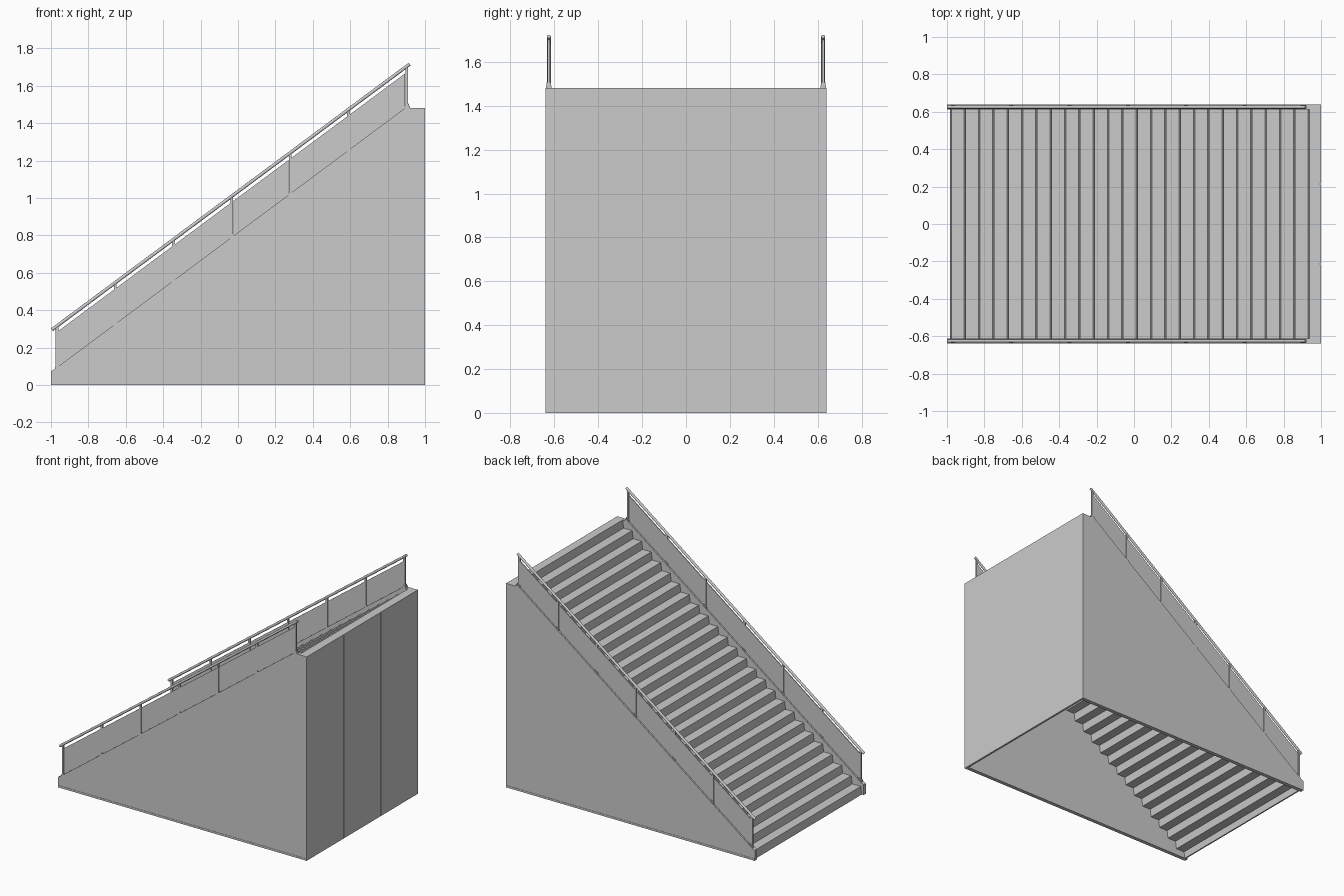
import bpy, bmesh, math
from mathutils import Vector, Matrix

if "Cube" in bpy.data.objects:
    bpy.data.objects.remove(bpy.data.objects["Cube"])

grey = bpy.data.materials.new("concrete_grey")
grey.diffuse_color = (0.6, 0.6, 0.6, 1)
grey.use_nodes = True
grey.node_tree.nodes["Principled BSDF"].inputs["Base Color"].default_value = grey.diffuse_color

W, TOP = 0.64, 1.482              # half width, landing height
STEPS, X0, X1 = 26, -0.985, 0.93  # risers, first and last riser position
RUN, RISE = (X1 - X0) / (STEPS - 1), TOP / STEPS


def finish(bm, name):
    bmesh.ops.recalc_face_normals(bm, faces=bm.faces)
    me = bpy.data.meshes.new(name)
    bm.to_mesh(me)
    bm.free()
    me.materials.append(grey)
    ob = bpy.data.objects.new(name, me)
    bpy.context.collection.objects.link(ob)
    return ob


def slab(name, profile, y0, y1):
    """Extrude an x-z profile from y0 to y1."""
    bm = bmesh.new()
    face = bm.faces.new([bm.verts.new((x, y0, z)) for x, z in profile])
    ext = bmesh.ops.extrude_face_region(bm, geom=[face])["geom"]
    bmesh.ops.translate(bm, vec=(0, y1 - y0, 0),
                        verts=[v for v in ext if isinstance(v, bmesh.types.BMVert)])
    return finish(bm, name)


def box(name, x0, x1, y0, y1, z0, z1):
    return slab(name, [(x0, z0), (x1, z0), (x1, z1), (x0, z1)], y0, y1)


def curb_z(x):
    return 0.093 + 0.745 * (x + 0.97)


def rail_z(x):
    return 0.292 + 0.7425 * (x + 1)


# Stair flight: thin folded sheet, open underneath, slightly raked risers
upper = []
for i in range(STEPS):
    x = X0 + i * RUN
    upper += [(x, i * RISE), (x + 0.008, (i + 1) * RISE)]
T = 0.01
lower = [(x + T, max(z - T, 0)) for x, z in upper]
slab("stair_flight", upper + [(0.995, TOP), (0.995, TOP - T)] + lower[::-1],
     -W + 0.025, W - 0.025)

# Back wall: thin backing sheet and three panels with narrow seams
box("back_wall_backing", 0.985, 0.995, -W + 0.025, W - 0.025, 0, TOP - 0.004)
third = 2 * W / 3
for i in range(3):
    y = -W + i * third
    box("back_wall_panel", 0.993, 1.0, y + (0.002 if i else 0),
        y + third - (0.002 if i < 2 else 0), 0, TOP)

wall = [(-1, 0), (-1, 0.075), (-0.985, curb_z(-0.985)), (0.908, curb_z(0.908)),
        (0.92, curb_z(0.908)), (0.92, TOP), (0.994, TOP), (0.994, 0)]
posts = [-0.968 + i * 0.3117 for i in range(7)]
YR = 0.625

for s, side in ((-1, "front"), (1, "back")):
    # Side wall with sloping curb, and its low skirting
    slab(side + "_side_wall", wall, s * (W - 0.028), s * (W - 0.002))
    box(side + "_skirting", -1, 1, s * (W - 0.004), s * W, 0, 0.014)

    # Posts with feet
    for x in posts:
        box(side + "_rail_post", x - 0.007, x + 0.007, s * (YR - 0.006), s * (YR + 0.006),
            curb_z(x) - 0.01, rail_z(x))
        slab(side + "_post_foot",
             [(x - 0.011, curb_z(x - 0.011) - 0.005), (x + 0.011, curb_z(x + 0.011) - 0.005),
              (x + 0.011, curb_z(x + 0.011) + 0.01), (x - 0.011, curb_z(x - 0.011) + 0.01)],
             s * (YR - 0.01), s * (YR + 0.01))

    # Infill panels between the posts
    for a, b in zip(posts, posts[1:]):
        a, b = a + 0.008, b - 0.008
        slab(side + "_rail_panel",
             [(a, curb_z(a) - 0.002), (b, curb_z(b) - 0.002),
              (b, rail_z(b) - 0.032), (a, rail_z(a) - 0.032)],
             s * (YR - 0.003), s * (YR + 0.003))

    # Round handrail
    p, q = Vector((-0.995, s * YR, rail_z(-0.995))), Vector((0.918, s * YR, rail_z(0.918)))
    d = q - p
    bm = bmesh.new()
    bmesh.ops.create_cone(bm, cap_ends=True, segments=12, radius1=0.009, radius2=0.009,
                          depth=d.length,
                          matrix=Matrix.Translation((p + q) / 2)
                          @ d.to_track_quat('Z', 'Y').to_matrix().to_4x4())
    rail = finish(bm, side + "_handrail")
    bpy.ops.object.select_all(action='DESELECT')
    rail.select_set(True)
    bpy.context.view_layer.objects.active = rail
    bpy.ops.object.shade_smooth_by_angle(angle=math.radians(40))
